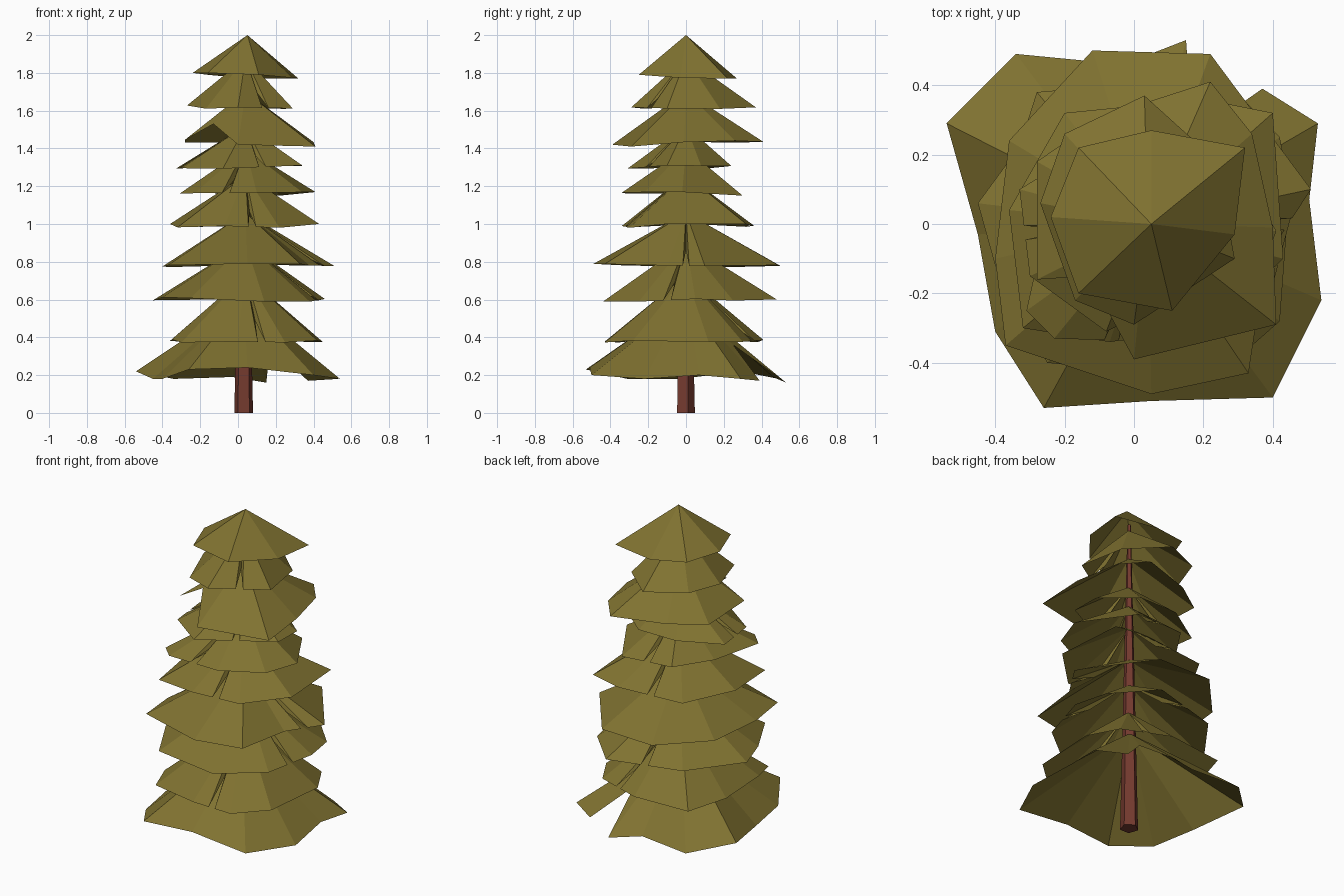
import bpy, bmesh, random
from mathutils import Vector

if "Cube" in bpy.data.objects:
    bpy.data.objects.remove(bpy.data.objects["Cube"])

random.seed(4)


def material(name, rgb):
    m = bpy.data.materials.new(name)
    m.diffuse_color = (*rgb, 1.0)
    m.use_nodes = True
    m.node_tree.nodes["Principled BSDF"].inputs["Base Color"].default_value = m.diffuse_color
    return m


OLIVE = material("olive_needles", (0.215, 0.168, 0.030))
BARK = material("red_brown_bark", (0.175, 0.042, 0.028))


def finish(bm, name, mat):
    mesh = bpy.data.meshes.new(name)
    bm.to_mesh(mesh)
    bm.free()
    mesh.materials.append(mat)
    obj = bpy.data.objects.new(name, mesh)
    bpy.context.collection.objects.link(obj)
    return obj


def skirt(name, apex_z, rim_z, outline, folds=(), apex_x=0.04):
    """Open fan of flat needles; folds are edges split by a narrow tucked slit."""
    apex = Vector((apex_x, 0.0, apex_z))
    corners = []
    for p in outline:
        z = p[2] if len(p) > 2 else rim_z + random.uniform(-0.012, 0.012)
        corners.append(Vector((p[0], p[1], z)))
    rim = []
    for i, a in enumerate(corners):
        rim.append(a)
        if i in folds:
            b = corners[(i + 1) % len(corners)]
            mid, side = a.lerp(b, 0.5), (b - a).normalized() * 0.02
            rim += [mid - side, apex.lerp(mid, 0.6) - Vector((0, 0, 0.03)), mid + side]
    bm = bmesh.new()
    top = bm.verts.new(apex)
    ring = [bm.verts.new(p) for p in rim]
    for a, b in zip(ring, ring[1:] + ring[:1]):
        bm.faces.new((top, a, b))
    return finish(bm, name, OLIVE)


# Trunk: slim tapered pentagonal prism
bm = bmesh.new()
bmesh.ops.create_cone(bm, cap_ends=True, segments=5, radius1=0.052,
                      radius2=0.010, depth=1.92)
bmesh.ops.translate(bm, verts=bm.verts, vec=(0.03, -0.005, 0.96))
finish(bm, "trunk", BARK)

# Crown tip
skirt("crown_tip", 2.0, 1.78, [
    (-.16, -.20, 1.80), (.11, -.25, 1.79), (.29, -.03), (.32, .22, 1.77),
    (.05, .27, 1.77), (-.16, .22, 1.79), (-.24, .02, 1.80)], apex_x=0.05)

# Middle skirts, from the top down
skirt("skirt_1", 1.88, 1.62, [
    (-.17, -.22), (0, -.29), (.29, -.10), (.24, .18), (.03, .37),
    (-.20, .26), (-.27, .06)], folds=(1,))

skirt("skirt_2", 1.70, 1.44, [
    (-.28, -.16), (-.13, -.15, 1.53), (0, -.39, 1.42), (.41, -.29, 1.41), (.40, -.01),
    (.34, .26), (.22, .41), (-.09, .31), (-.28, .18)])

skirt("skirt_3", 1.52, 1.30, [
    (-.08, -.31), (.34, -.10), (.34, .08), (.15, .24), (-.10, .24),
    (-.33, .10), (-.30, -.15)], folds=(0, 5))

skirt("skirt_4", 1.40, 1.16, [
    (-.23, -.33), (.10, -.34), (.34, -.22), (.41, -.02), (.22, .30),
    (-.10, .28), (-.24, .07), (-.31, -.25)], folds=(0, 4))

skirt("skirt_5", 1.26, 0.99, [
    (-.32, -.30), (-.07, -.34), (.22, -.30), (.43, -.10), (.40, .32),
    (.20, .36), (-.20, .32), (-.36, .04)], folds=(1, 5))

skirt("skirt_6", 1.06, 0.78, [
    (-.37, -.35), (.05, -.49), (.33, -.43), (.38, -.10), (.51, .10),
    (.22, .49), (-.12, .50), (-.36, .24), (-.40, -.10)], folds=(3,))

skirt("skirt_7", 0.90, 0.60, [
    (-.25, -.40), (.14, -.44), (.38, -.25), (.46, .05), (.42, .25),
    (.20, .48), (-.23, .36), (-.45, .06), (-.40, -.12)], folds=(2, 5))

skirt("skirt_8", 0.73, 0.38, [
    (-.30, -.36), (0, -.43), (.25, -.43), (.42, -.28), (.45, .12),
    (.35, .30), (.06, .41), (-.28, .38), (-.36, .13), (-.35, -.20)], folds=(1, 5))

# Bottom skirt, with one bough split away at the back
skirt("bottom_skirt", 0.60, 0.19, [
    (-.45, -.03, .18), (-.40, -.31, .18), (-.26, -.53, .23), (.05, -.51, .24),
    (.40, -.50, .20), (.54, -.22, .18), (.505, .07, .20), (.53, .29, .18),
    (.37, .39, .17), (.17, .25, .36), (.15, .53, .16), (-.03, .46, .19),
    (-.34, .49, .18), (-.54, .29, .22)], apex_x=0.03)
